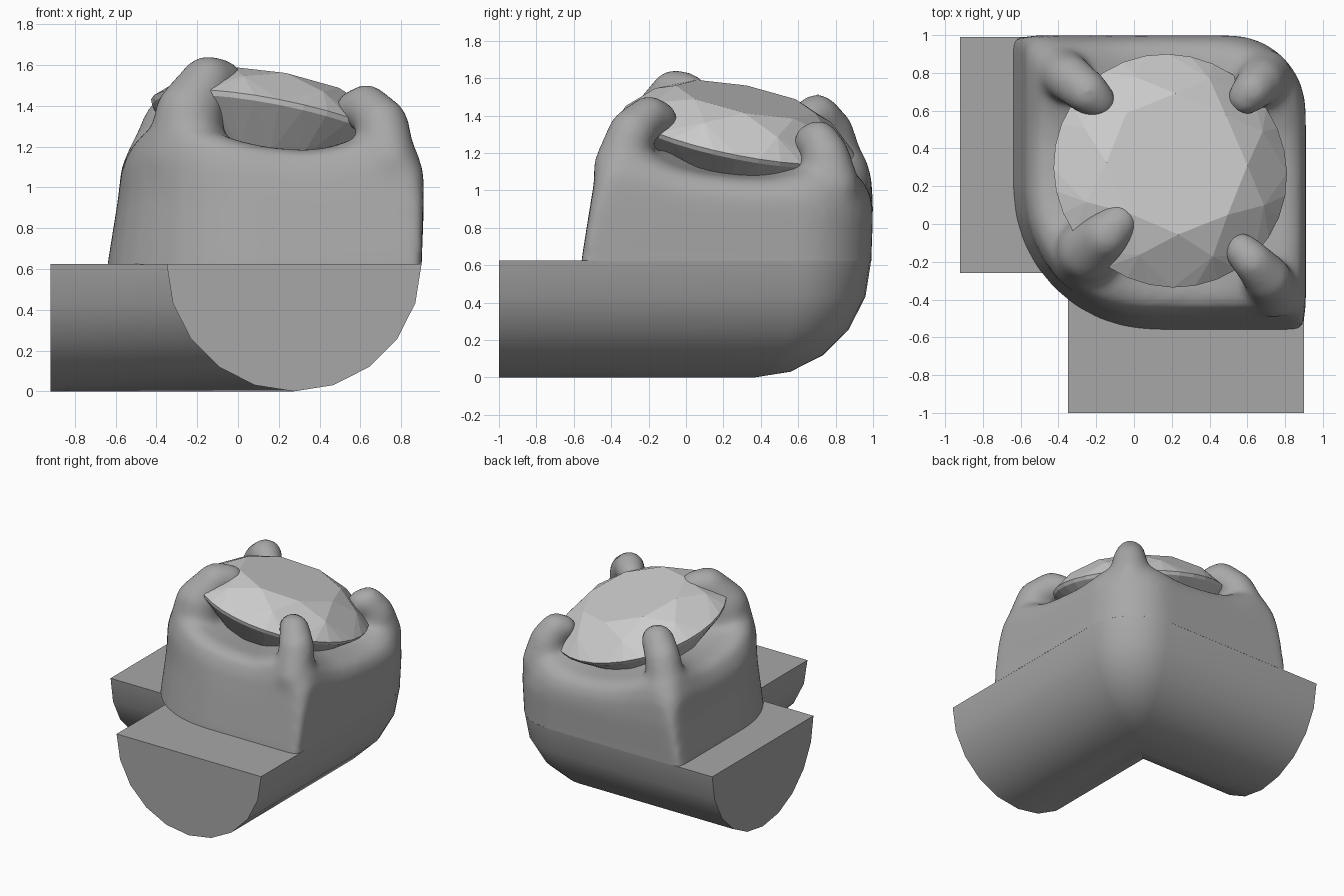
import bpy, bmesh, math
from mathutils import Vector, Matrix

if "Cube" in bpy.data.objects:
    bpy.data.objects.remove(bpy.data.objects["Cube"])


def material(name, v):
    m = bpy.data.materials.new(name)
    m.diffuse_color = (v, v, v, 1)
    m.use_nodes = True
    m.node_tree.nodes["Principled BSDF"].inputs["Base Color"].default_value = m.diffuse_color
    return m


METAL, STONE = material("dark_grey", 0.39), material("light_grey", 0.88)


def finish(bm, name, mat):
    bmesh.ops.recalc_face_normals(bm, faces=bm.faces)
    me = bpy.data.meshes.new(name)
    bm.to_mesh(me)
    bm.free()
    me.materials.append(mat)
    ob = bpy.data.objects.new(name, me)
    bpy.context.collection.objects.link(ob)
    bpy.ops.object.select_all(action='DESELECT')
    bpy.context.view_layer.objects.active = ob
    ob.select_set(True)
    return ob


def loft(bm, rings, cap_bottom=True, cap_top=True):
    vs = [[bm.verts.new(p) for p in r] for r in rings]
    n = len(vs[0])
    for a, b in zip(vs, vs[1:]):
        for i in range(n):
            j = (i + 1) % n
            bm.faces.new((a[i], a[j], b[j], b[i]))
    if cap_bottom:
        bm.faces.new(vs[0][::-1])
    if cap_top:
        # fan from the middle, so a wavy rim dips evenly
        c = bm.verts.new(sum((v.co for v in vs[-1]), Vector()) / n - Vector((0, 0, 0.06)))
        for i in range(n):
            bm.faces.new((vs[-1][i], vs[-1][(i + 1) % n], c))


def arc(cx, cy, r, a0, n=8):
    return [(cx + r * math.cos(math.radians(a0 + 90 * i / n)),
             cy + r * math.sin(math.radians(a0 + 90 * i / n))) for i in range(n + 1)]


def rounded(x0, x1, y0, y1, fl, fr, br, bl):
    corners = [arc(x0 + fl, y0 + fl, fl, 180), arc(x1 - fr, y0 + fr, fr, 270),
               arc(x1 - br, y1 - br, br, 0), arc(x0 + bl, y1 - bl, bl, 90)]
    pts = []
    for i, c in enumerate(corners):
        p, q = Vector(c[-1]), Vector(corners[(i + 1) % 4][0])
        pts += c + [tuple(p.lerp(q, k / 10)) for k in range(1, 10)]
    return pts


# L-shaped half-round base: stacked L outlines, widening with height
CX, CY, R = 0.275, 0.365, 0.625
rings = []
for k in range(6):
    a = math.radians(18 * k)
    w, z = R * math.sin(a), R * (1 - math.cos(a))
    rc = 0.64 * w
    outline = [(-0.92, CY - w), (CX - w, CY - w), (CX - w, -1), (CX + w, -1)]
    outline += arc(CX + w - rc, CY + w - rc, rc, 0) + [(-0.92, CY + w)]
    rings.append([(x, y, z) for x, y in outline])
bm = bmesh.new()
loft(bm, rings, cap_bottom=False, cap_top=False)
bm.verts.ensure_lookup_table()
bm.faces.new(bm.verts[-len(rings[0]):])
bmesh.ops.remove_doubles(bm, verts=bm.verts, dist=0.0005)
bmesh.ops.dissolve_degenerate(bm, edges=bm.edges, dist=0.0005)
finish(bm, "corner_base", METAL)
bpy.ops.object.shade_smooth_by_angle(angle=math.radians(32))

# Four claws, each a chain of shrinking balls: x, y, z, radius
claws = [
    [(-.22, -.12, .85, .20), (-.26, -.16, 1.12, .20), (-.24, -.14, 1.36, .17),
     (-.15, -.06, 1.52, .13), (-.08, .01, 1.52, .11)],
    [(.70, -.34, .80, .12), (.74, -.36, 1.12, .14), (.71, -.29, 1.31, .13),
     (.63, -.20, 1.40, .11), (.57, -.14, 1.38, .10)],
    [(.62, .71, .80, .15), (.69, .78, 1.02, .15), (.67, .75, 1.18, .13),
     (.63, .71, 1.27, .11), (.59, .67, 1.26, .10)],
    [(-.38, .77, .80, .12), (-.41, .82, 1.12, .14), (-.34, .77, 1.31, .13),
     (-.25, .70, 1.40, .12), (-.19, .65, 1.38, .10)],
]

# Setting: tapered block with a tilted rim that sweeps up into each claw
levels = [
    (0.40, 0.0, rounded(-0.66, 0.90, -0.57, 0.99, 0.75, 0.01, 0.40, 0.01)),
    (0.62, 0.0, rounded(-0.64, 0.90, -0.56, 0.99, 0.75, 0.01, 0.40, 0.01)),
    (0.90, 0.3, rounded(-0.59, 0.91, -0.51, 1.00, 0.68, 0.05, 0.40, 0.05)),
    (1.02, 0.8, rounded(-0.57, 0.91, -0.48, 0.99, 0.62, 0.10, 0.42, 0.10)),
    (1.10, 1.0, rounded(-0.52, 0.88, -0.44, 0.96, 0.55, 0.14, 0.42, 0.14)),
    (1.13, 1.0, rounded(-0.45, 0.82, -0.37, 0.90, 0.50, 0.16, 0.40, 0.16)),
]


def rim_point(x, y, z, t):
    d = min((Vector((x, y)) - Vector(c[1][:2])).length for c in claws)
    lift = 0.13 * math.exp(-(d / 0.24) ** 2)
    return (x, y, z + t * (lift - 0.1 * (x - 0.19 + y - 0.28)))


bm = bmesh.new()
loft(bm, [[rim_point(x, y, z, t) for x, y in o] for z, t, o in levels])
for c in claws:
    for p, q in zip(c, c[1:]):
        for i in range(9):
            x, y, z, r = Vector(p).lerp(Vector(q), i / 8)
            bmesh.ops.create_icosphere(bm, subdivisions=3, radius=r,
                                       matrix=Matrix.Translation((x, y, z)))
setting = finish(bm, "claw_setting", METAL)

# Fuse claws and block into one soft surface, then trim flat on the base
m = setting.modifiers.new("fuse", 'REMESH')
m.mode = 'VOXEL'
m.voxel_size = 0.022
s = setting.modifiers.new("soften", 'SMOOTH')
s.factor = 0.5
s.iterations = 24
for name in ("fuse", "soften"):
    bpy.ops.object.modifier_apply(modifier=name)
bm = bmesh.new()
bm.from_mesh(setting.data)
bmesh.ops.bisect_plane(bm, geom=bm.verts[:] + bm.edges[:] + bm.faces[:],
                       plane_co=(0, 0, 0.622), plane_no=(0, 0, 1), clear_inner=True)
bmesh.ops.holes_fill(bm, edges=[e for e in bm.edges if e.is_boundary], sides=0)
for f in bm.faces:
    f.material_index = 0
bm.to_mesh(setting.data)
bm.free()
if not setting.data.materials:
    setting.data.materials.append(METAL)
bpy.ops.object.shade_smooth_by_angle(angle=math.radians(50))

# Tilted faceted gem
bm = bmesh.new()


def gem_ring(r, h, n, turn=0.0):
    for i in range(n):
        a = 2 * math.pi * (i + turn) / n
        bm.verts.new((r * math.cos(a), r * math.sin(a), h))


for r, h, n, turn in [(0.10, -0.42, 8, 0.5), (0.40, -0.21, 16, 0), (0.62, -0.015, 32, 0),
                      (0.63, 0.01, 32, 0), (0.52, 0.12, 8, 0.5), (0.38, 0.195, 8, 0)]:
    gem_ring(r, h, n, turn)
bmesh.ops.convex_hull(bm, input=bm.verts[:])
bmesh.ops.dissolve_limit(bm, angle_limit=0.02, verts=bm.verts[:], edges=bm.edges[:])
gem = finish(bm, "gem", STONE)
tilt = Vector((0, 0, 1)).rotation_difference(Vector((0.2, 0.2, 1)))
gem.matrix_world = Matrix.Translation((0.19, 0.28, 1.30)) @ tilt.to_matrix().to_4x4()
